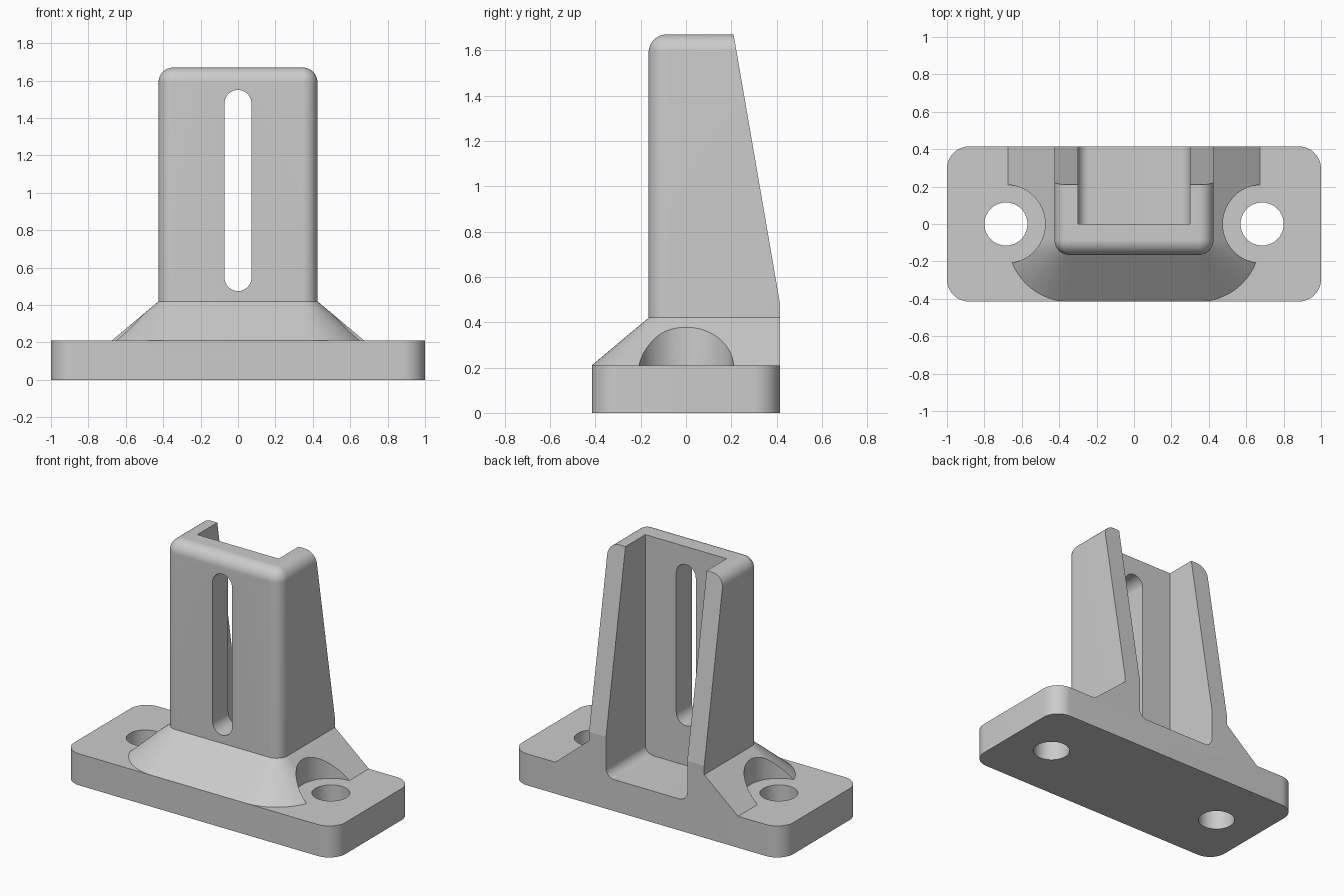
import bpy, bmesh, math

if "Cube" in bpy.data.objects:
    bpy.data.objects.remove(bpy.data.objects["Cube"], do_unlink=True)

SEG = 16                      # segments per quarter turn
DEPTH, PLATE_TOP, NECK, TOP = 0.415, 0.21, 0.42, 1.67
HOLE_X = 0.685

grey = bpy.data.materials.new("grey metal")
grey.use_nodes = True
grey.diffuse_color = (0.6, 0.6, 0.6, 1)
grey.node_tree.nodes["Principled BSDF"].inputs["Base Color"].default_value = (0.6, 0.6, 0.6, 1)


def arc(cx, cy, r, start, sweep=90):
    steps = max(1, round(SEG * sweep / 90))
    return [(cx + r * math.cos(math.radians(start + sweep * i / steps)),
             cy + r * math.sin(math.radians(start + sweep * i / steps)))
            for i in range(steps + 1)]


def loft(name, rings):
    """Closed solid through rings that share one point count."""
    bm = bmesh.new()
    loops = [[bm.verts.new(p) for p in ring] for ring in rings]
    n = len(loops[0])
    for low, high in zip(loops, loops[1:]):
        for i in range(n):
            j = (i + 1) % n
            bm.faces.new((low[i], low[j], high[j], high[i]))
    bm.faces.new(loops[0][::-1])
    bm.faces.new(loops[-1])
    bmesh.ops.recalc_face_normals(bm, faces=bm.faces)
    mesh = bpy.data.meshes.new(name)
    bm.to_mesh(mesh)
    bm.free()
    mesh.materials.append(grey)
    ob = bpy.data.objects.new(name, mesh)
    bpy.context.collection.objects.link(ob)
    return ob


def prism(name, outline, low, high, axis="z"):
    place = {"z": lambda a, b, h: (a, b, h),
             "y": lambda a, b, h: (a, h, b),
             "x": lambda a, b, h: (h, a, b)}[axis]
    return loft(name, [[place(a, b, h) for a, b in outline] for h in (low, high)])


def combine(target, other, operation="DIFFERENCE"):
    mod = target.modifiers.new(other.name, "BOOLEAN")
    mod.operation, mod.solver, mod.object = operation, "EXACT", other
    bpy.context.view_layer.objects.active = target
    bpy.ops.object.modifier_apply(modifier=mod.name)
    bpy.data.objects.remove(other, do_unlink=True)


def footprint(radius, z):
    """Column outline: round front corners, straight back."""
    cx, cy = 0.345, -0.085
    inner = cx if radius >= 0.0 else 0
    pts = arc(-inner, cy, radius, 180) + arc(inner, cy, radius, 270)
    pts += [(inner + radius, DEPTH), (-inner - radius, DEPTH)]
    return [(x, y, z) for x, y in pts]


# Column with flared foot and rounded top edge
FILLET = 0.08
rings = [footprint(0.33, PLATE_TOP), footprint(FILLET, NECK)]
for i in range(SEG + 1):
    a = math.radians(88 * i / SEG)
    rings.append(footprint(FILLET * math.cos(a), TOP - FILLET + FILLET * math.sin(a)))
column = loft("column", rings)

# Sloping back of the side walls
combine(column, prism("back_slope", [(0.415, 0.48), (0.21, TOP), (0.193, 1.77),
                                     (0.7, 1.77), (0.7, 0.48)], -1, 1, "x"))

# Bolt head clearance in the flared foot
for side in (-1, 1):
    combine(column, prism("clearance", arc(side * HOLE_X, 0, 0.21, 0, 360)[:-1], 0.1, 0.6))

# Base plate with two bolt holes
R = 0.12
outline = []
for sx, sy, start in ((1, 1, 0), (-1, 1, 90), (-1, -1, 180), (1, -1, 270)):
    outline += arc(sx * (1 - R), sy * (DEPTH - R), R, start)
bracket = prism("bracket", outline, 0, PLATE_TOP)
for side in (-1, 1):
    combine(bracket, prism("bolt_hole", arc(side * HOLE_X, 0, 0.115, 0, 360)[:-1], -0.1, 0.5))

combine(bracket, column, "UNION")

# Open pocket at the back with rounded floor corners
r = 0.06
pocket = (arc(-0.3 + r, PLATE_TOP + r, r, 180) + arc(0.3 - r, PLATE_TOP + r, r, 270)
          + [(0.3, 2), (-0.3, 2)])
combine(bracket, prism("pocket", pocket, 0, 0.7, "y"))

# Long slot through the front wall
w = 0.072
slot = arc(0, 1.55 - w, w, 0, 180) + arc(0, 0.475 + w, w, 180, 180)
combine(bracket, prism("slot", slot, -0.5, 0.2, "y"))

# Smooth curved faces, keep real edges sharp
bpy.ops.object.select_all(action="DESELECT")
bracket.select_set(True)
bpy.context.view_layer.objects.active = bracket
bpy.ops.object.shade_smooth_by_angle(angle=math.radians(8))
